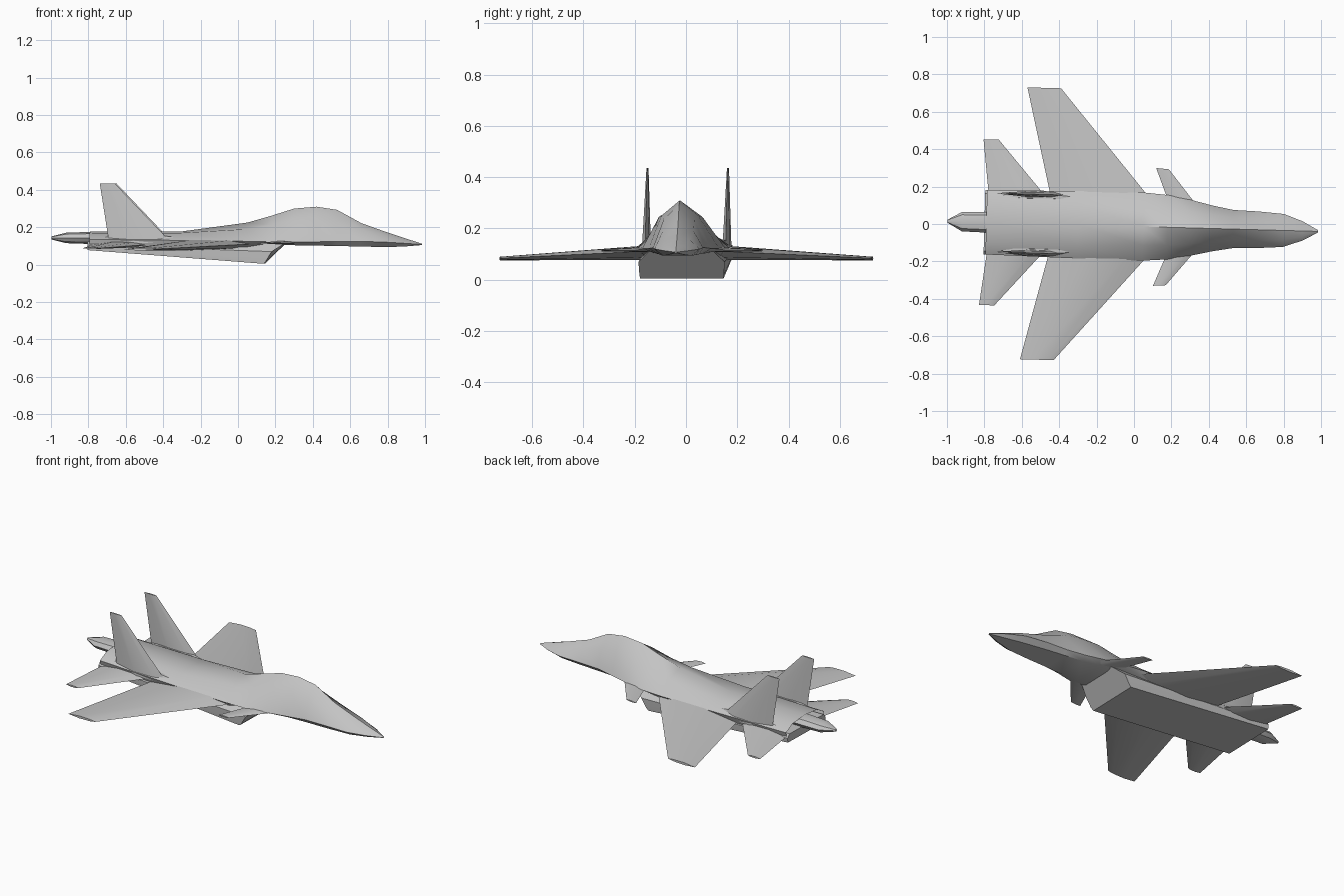
import bpy, bmesh, math
from mathutils import Matrix, Vector

if "Cube" in bpy.data.objects:
    bpy.data.objects.remove(bpy.data.objects["Cube"])

grey = bpy.data.materials.new("light_grey")
grey.diffuse_color = (0.55, 0.55, 0.55, 1)
grey.use_nodes = True
grey.node_tree.nodes["Principled BSDF"].inputs["Base Color"].default_value = grey.diffuse_color

# The whole aircraft is turned slightly about the vertical axis
PLACE = Matrix.Translation((0, -0.0125, 0)) @ Matrix.Rotation(-0.0275, 4, 'Z')


def loft(name, rings, angle=30, hollow=0.0):
    """Skin a list of equal-length rings, cap both ends; optionally recess the last cap."""
    bm = bmesh.new()
    vr = [[bm.verts.new(PLACE @ Vector(p)) for p in r] for r in rings]
    n = len(vr[0])
    for a, b in zip(vr, vr[1:]):
        for i in range(n):
            j = (i + 1) % n
            bm.faces.new((a[i], a[j], b[j], b[i]))
    bm.faces.new(vr[0][::-1])
    end = bm.faces.new(vr[-1])
    bmesh.ops.recalc_face_normals(bm, faces=bm.faces)
    if hollow:
        bmesh.ops.inset_individual(bm, faces=[end], thickness=0.008)
        bmesh.ops.translate(bm, verts=end.verts, vec=(hollow, 0, 0))
    me = bpy.data.meshes.new(name)
    bm.to_mesh(me)
    bm.free()
    me.materials.append(grey)
    ob = bpy.data.objects.new(name, me)
    bpy.context.collection.objects.link(ob)
    bpy.ops.object.select_all(action='DESELECT')
    ob.select_set(True)
    bpy.context.view_layer.objects.active = ob
    bpy.ops.object.shade_smooth_by_angle(angle=math.radians(angle))
    return ob


def mirrored_ring(x, top, *pairs):
    """Closed section: centre top point, then (y, z) pairs on both sides."""
    return ([(x, 0, top)] + [(x, y, z) for y, z in pairs]
            + [(x, -y, z) for y, z in reversed(pairs)])


def panel(name, root, tip, t_root, t_tip):
    """Tapered surface on both sides; root and tip are (leading, trailing) points."""
    for label, s in (("left", 1), ("right", -1)):
        rings = []
        for (le, te), t in ((root, t_root), (tip, t_tip)):
            le, te = (Vector((p[0], p[1] * s, p[2])) for p in (le, te))
            span = Vector(tip[0]) - Vector(root[0])
            thick = Vector((0, 1, 0)) if abs(span.z) > abs(span.y) else Vector((0, 0, 1))
            a, b = le.lerp(te, 0.2), le.lerp(te, 0.6)
            rings.append([le, a + thick * t * .8, b + thick * t, te,
                          b - thick * t, a - thick * t * .8])
        loft(f"{label}_{name}", rings)


# Fuselage: x, ridge z, shoulder y z, chine y z, keel y z
stations = [
    (0.985, .112, .004, .110, .006, .108, .003, .105),
    (0.90, .139, .030, .130, .052, .114, .030, .098),
    (0.80, .172, .050, .155, .088, .120, .055, .094),
    (0.66, .222, .060, .190, .098, .125, .070, .097),
    (0.53, .293, .060, .235, .102, .125, .080, .100),
    (0.42, .310, .072, .250, .122, .122, .090, .102),
    (0.30, .300, .085, .245, .150, .122, .100, .104),
    (0.18, .262, .095, .212, .172, .122, .110, .104),
    (0.05, .225, .100, .190, .182, .125, .150, .095),
    (-0.30, .178, .110, .170, .180, .130, .165, .090),
    (-0.79, .178, .110, .168, .172, .135, .160, .088)]
loft("fuselage", [mirrored_ring(x, zr, (ys, zs), (yc, zc), (yb, zb))
                  for x, zr, ys, zs, yc, zc, yb, zb in stations], 30, 0.12)

# Belly duct with a raked intake mouth
mouth = [(.25, .125, .112), (.185, .168, .07), (.155, .165, .02), (.14, .163, .005)]
tail = [(-.80, .155, .125), (-.80, .172, .105), (-.80, .170, .088), (-.80, .168, .078)]
loft("intake_duct", [r + [(x, -y, z) for x, y, z in reversed(r)] for r in (mouth, tail)], 20)

# Tail boom between the engines
boom = [(-.45, .06, .025), (-.80, .055, .032), (-.92, .052, .028), (-.998, .008, .008)]
loft("tail_boom", [[(x, w * math.cos(k * math.pi / 4), .143 + h * math.sin(k * math.pi / 4))
                    for k in range(8)] for x, w, h in boom])

# Wings, tailplanes, canards and fins
panel("wing", ((.10, .13, .112), (-.445, .13, .102)),
      ((-.41, .727, .084), (-.59, .727, .082)), .029, .007)
panel("tailplane", ((-.47, .14, .108), (-.78, .14, .105)),
      ((-.735, .443, .088), (-.817, .443, .088)), .018, .005)
panel("canard", ((.35, .10, .118), (.18, .14, .118)),
      ((.178, .31, .115), (.11, .315, .115)), .010, .004)
panel("fin", ((-.35, .157, .115), (-.685, .157, .115)),
      ((-.655, .157, .435), (-.735, .157, .435)), .018, .004)

# Slim fairings at the foot of each fin
for label, s in (("left", 1), ("right", -1)):
    rings = [[(x, s * .145 + r * math.cos(k * math.pi / 3), .14 + r * math.sin(k * math.pi / 3))
              for k in range(6)] for x, r in ((-.30, .003), (-.40, .018), (-.60, .02), (-.73, .006))]
    loft(f"{label}_fin_fairing", rings)
